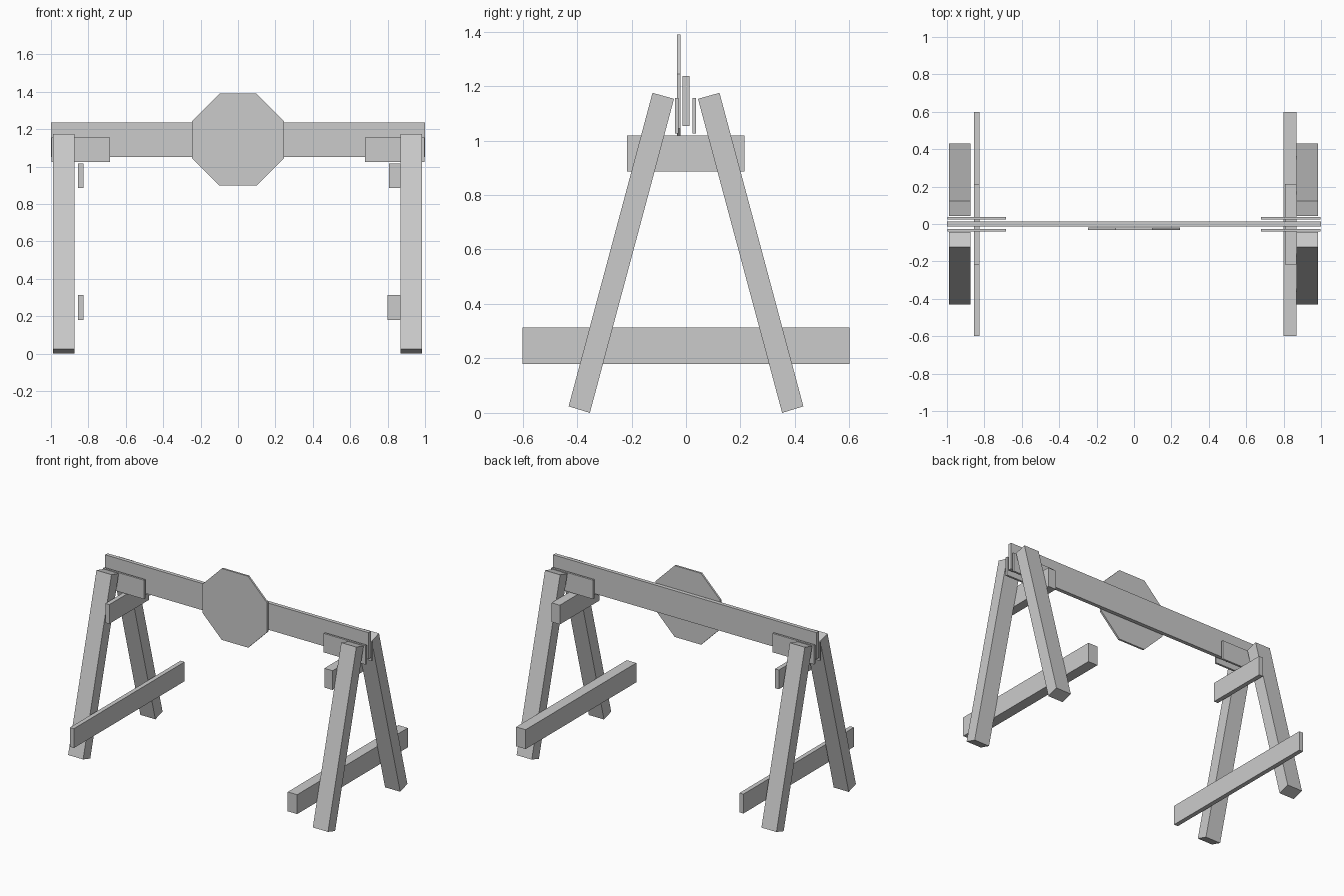
import bpy

if "Cube" in bpy.data.objects:
    bpy.data.objects.remove(bpy.data.objects["Cube"])


def prism(name, profile, a, b, axis):
    """Extrude a 2D profile from a to b along x (profile is y,z) or y (profile is x,z)."""
    def point(p, t):
        return (t, p[0], p[1]) if axis == 'x' else (p[0], t, p[1])
    n = len(profile)
    verts = [point(p, t) for t in (a, b) for p in profile]
    faces = [tuple(range(n)), tuple(range(2 * n - 1, n - 1, -1))]
    faces += [(i, i + n, (i + 1) % n + n, (i + 1) % n) for i in range(n)]
    mesh = bpy.data.meshes.new(name)
    mesh.from_pydata(verts, [], faces)
    # Consistent outward normals
    import bmesh
    bm = bmesh.new()
    bm.from_mesh(mesh)
    bmesh.ops.recalc_face_normals(bm, faces=bm.faces)
    bm.to_mesh(mesh)
    bm.free()
    obj = bpy.data.objects.new(name, mesh)
    bpy.context.collection.objects.link(obj)
    return obj


def board(name, x, y, z):
    """Rectangular board given as (min, max) ranges."""
    rect = [(y[0], z[0]), (y[1], z[0]), (y[1], z[1]), (y[0], z[1])]
    return prism(name, rect, x[0], x[1], 'x')


# Main beam across the top
board("top_beam", (-1, 1), (-0.013, 0.013), (1.053, 1.236))

# Octagonal sign on the front of the beam
c, r, h = 1.145, 0.245, 0.1
octagon = [(h, c - r), (r, c - h), (r, c + h), (h, c + r),
           (-h, c + r), (-r, c + h), (-r, c - h), (-h, c - r)]
prism("octagon_sign", octagon, -0.033, -0.02, 'y')

# Slanted leg profile, mirrored front to back
leg = [(0.353, 0.0), (0.431, 0.024), (0.123, 1.175), (0.044, 1.153)]

# Per side: leg x range, bracket x range, upper and lower brace x ranges
sides = {
    "left": ((-0.989, -0.875), (-0.998, -0.684), (-0.856, -0.826), (-0.856, -0.826)),
    "right": ((0.87, 0.985), (0.68, 0.998), (0.808, 0.87), (0.798, 0.87)),
}
for side, (leg_x, bracket_x, upper_x, lower_x) in sides.items():
    for end, s in (("front", -1), ("back", 1)):
        prism(f"{side}_{end}_leg", [(s * y, z) for y, z in leg], *leg_x, 'x')
    # Bracket plates either side of the beam
    board(f"{side}_front_bracket", bracket_x, (-0.041, -0.027), (1.026, 1.156))
    board(f"{side}_back_bracket", bracket_x, (0.023, 0.037), (1.026, 1.156))
    # Horizontal braces on the inner side of the legs
    board(f"{side}_upper_brace", upper_x, (-0.217, 0.215), (0.886, 1.018))
    board(f"{side}_lower_brace", lower_x, (-0.6, 0.6), (0.18, 0.313))
